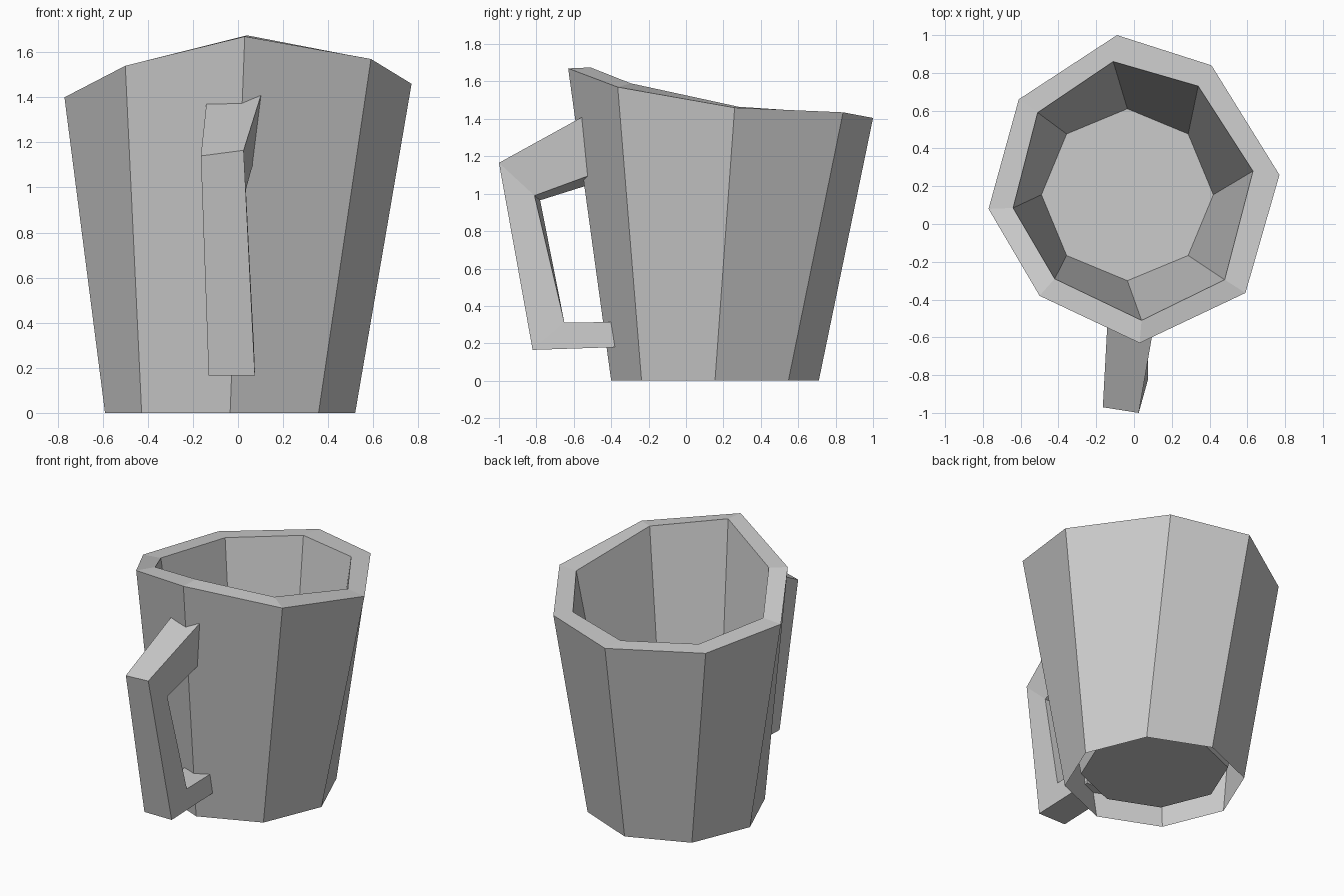
import bpy
import bmesh
from math import sin, cos, pi
from mathutils import Vector

default_cube = bpy.data.objects.get("Cube")
if default_cube:
    bpy.data.objects.remove(default_cube, do_unlink=True)

# Single plain grey for the whole mug
GREY = (0.6, 0.6, 0.6, 1.0)
grey = bpy.data.materials.new("light_grey")
grey.use_nodes = True
grey.diffuse_color = GREY
grey.node_tree.nodes["Principled BSDF"].inputs["Base Color"].default_value = GREY


def octagon(radius, height):
    """Regular ring, counter-clockwise from the front corner."""
    centre = Vector((-0.035, 0.155, height))
    return [centre + radius * Vector((sin(i * pi / 4), -cos(i * pi / 4), 0))
            for i in range(8)]


def loft(name, rings, cap_start=False, cap_end=False):
    """Join successive rings of corners with flat quads."""
    bm = bmesh.new()
    loops = [[bm.verts.new(point) for point in ring] for ring in rings]
    for lower, upper in zip(loops, loops[1:]):
        count = len(lower)
        for i in range(count):
            j = (i + 1) % count
            bm.faces.new((lower[i], lower[j], upper[j], upper[i]))
    if cap_start:
        bm.faces.new(list(reversed(loops[0])))
    if cap_end:
        bm.faces.new(loops[-1])
    bmesh.ops.recalc_face_normals(bm, faces=bm.faces)
    mesh = bpy.data.meshes.new(name)
    bm.to_mesh(mesh)
    bm.free()
    mesh.materials.append(grey)
    part = bpy.data.objects.new(name, mesh)
    bpy.context.collection.objects.link(part)
    return part


# Uneven, sloping rim: outer and inner corners from the front, going left
outer_rim = [(0.03, -0.63, 1.67), (0.59, -0.365, 1.57), (0.77, 0.26, 1.46),
             (0.41, 0.84, 1.435), (-0.09, 1.0, 1.405), (-0.61, 0.66, 1.38),
             (-0.77, 0.08, 1.4), (-0.5, -0.38, 1.54)]
inner_rim = [(0.04, -0.51, 1.675), (0.48, -0.295, 1.59), (0.63, 0.28, 1.465),
             (0.34, 0.73, 1.435), (-0.11, 0.86, 1.41), (-0.51, 0.59, 1.39),
             (-0.64, 0.085, 1.41), (-0.42, -0.29, 1.55)]

# Outer wall open underneath, folded over the rim, down to a raised floor
loft("mug_body", [octagon(0.555, 0), outer_rim, inner_rim, octagon(0.455, 0.08)],
     cap_end=True)

# Handle sections, each: outer left, outer right, inner right, inner left
top_end = [(0.11, -0.51, 1.435), (-0.14, -0.51, 1.375),
           (-0.14, -0.51, 1.05), (0.065, -0.51, 1.1)]
top_corner = [(0.025, -1.0, 1.165), (-0.165, -0.97, 1.14),
              (-0.15, -0.78, 0.965), (0.035, -0.81, 0.99)]
bottom_corner = [(0.075, -0.82, 0.165), (-0.13, -0.82, 0.165),
                 (-0.12, -0.65, 0.305), (0.07, -0.65, 0.31)]
bottom_end = [(0.075, -0.36, 0.18), (-0.13, -0.36, 0.18),
              (-0.12, -0.36, 0.31), (0.07, -0.36, 0.315)]
loft("handle", [top_end, top_corner, bottom_corner, bottom_end],
     cap_start=True, cap_end=True)
